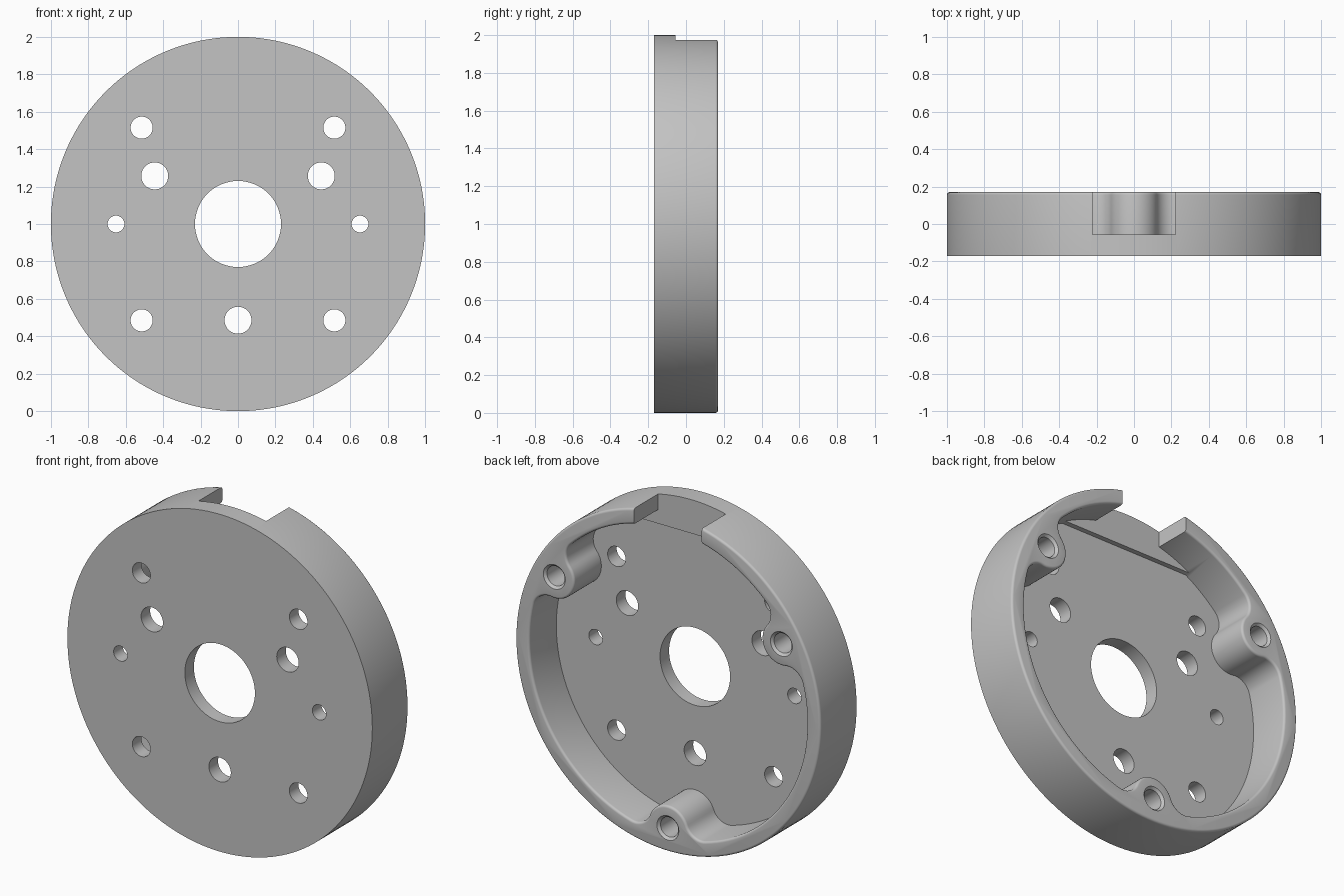
import bpy, bmesh
from math import sin, cos, pi, acos, atan2, radians

cube = bpy.data.objects.get("Cube")
if cube:
    bpy.data.objects.remove(cube, do_unlink=True)

FRONT, BACK, FLOOR, SHELF = -0.17, 0.17, -0.085, -0.055
EDGE = 0.014                              # rounding of the rim edges
WALL_R, BOSS_D, BOSS_R, FILLET = 0.91, 0.86, 0.13, 0.10
BOSS_ANGLES = [radians(a) for a in (30, 150, 270)]

grey = bpy.data.materials.new("plain grey")
grey.use_nodes = True
colour = (0.55, 0.55, 0.55, 1)
grey.diffuse_color = colour
grey.node_tree.nodes["Principled BSDF"].inputs["Base Color"].default_value = colour


def arc(cx, cz, r, a, b, n):
    """Points on an arc from angle a to b."""
    return [(cx + r * cos(a + (b - a) * i / n), cz + r * sin(a + (b - a) * i / n))
            for i in range(n + 1)]


def circle(r, n, cx=0, cz=0):
    return arc(cx, cz, r, 0, 2 * pi, n)[:-1]


def loft(name, rings):
    """Closed solid through (y, outline) rings with equal point counts."""
    bm = bmesh.new()
    loops = [[bm.verts.new((x, y, z + 1)) for x, z in pts] for y, pts in rings]
    for lo, hi in zip(loops, loops[1:]):
        for i in range(len(lo)):
            bm.faces.new((lo[i - 1], lo[i], hi[i], hi[i - 1]))
    bm.faces.new(loops[0])
    bm.faces.new(loops[-1])
    bmesh.ops.recalc_face_normals(bm, faces=bm.faces)
    mesh = bpy.data.meshes.new(name)
    bm.to_mesh(mesh)
    bm.free()
    mesh.materials.append(grey)
    obj = bpy.data.objects.new(name, mesh)
    bpy.context.collection.objects.link(obj)
    return obj


def cut(target, cutter):
    """Subtract the cutter for good and remove it."""
    cutter.hide_render = True
    mod = target.modifiers.new("cut", 'BOOLEAN')
    mod.operation, mod.solver, mod.object = 'DIFFERENCE', 'EXACT', cutter
    bpy.context.view_layer.objects.active = target
    bpy.ops.object.modifier_apply(modifier=mod.name)
    bpy.data.objects.remove(cutter, do_unlink=True)


def box(name, x, y0, y1, z0, z1):
    pts = [(-x, z0), (x, z0), (x, z1), (-x, z1)]
    return loft(name, [(y0, pts), (y1, pts)])


def cavity_outline(grow):
    """Round wall with three bosses blended in, offset outward by grow."""
    d = WALL_R - FILLET
    reach = BOSS_R + FILLET
    spread = acos((d * d + BOSS_D ** 2 - reach ** 2) / (2 * d * BOSS_D))
    pts = []
    for k, a in enumerate(BOSS_ANGLES):
        bx, bz = BOSS_D * cos(a), BOSS_D * sin(a)
        ends = []
        for s in (-1, 1):
            fx, fz = d * cos(a + s * spread), d * sin(a + s * spread)
            ends.append((fx, fz, atan2(fz - bz, fx - bx)))
        (fx, fz, t0), (gx, gz, t1) = ends
        # fillet into the boss, around its inner side, fillet back to the wall
        start = a - spread
        stop = t0 + pi
        while stop < start:
            stop += 2 * pi
        while stop > start + 2 * pi:
            stop -= 2 * pi
        pts += arc(fx, fz, FILLET + grow, start, stop, 12)
        while t1 > t0:
            t1 -= 2 * pi
        pts += arc(bx, bz, BOSS_R - grow, t0, t1, 20)[1:-1]
        begin, end = t1 + pi, a + spread
        while end < begin:
            end += 2 * pi
        while end > begin + 2 * pi:
            end -= 2 * pi
        pts += arc(gx, gz, FILLET + grow, begin, end, 12)
        pts += arc(0, 0, WALL_R + grow, a + spread,
                   a + 2 * pi / 3 - spread, 36)[1:-1]
    return pts


ROUND = [i * pi / 8 for i in range(5)]

# Body: disc with a rounded back edge
rings = [(FRONT, circle(1, 160))]
rings += [(BACK - EDGE + EDGE * sin(t), circle(1 - EDGE + EDGE * cos(t), 160))
          for t in ROUND]
body = loft("round_housing", rings)

# Cavity with a rounded rim and a raised shelf along its top
rings = [(FLOOR, cavity_outline(0))]
rings += [(BACK - EDGE + EDGE * sin(t), cavity_outline(EDGE * (1 - cos(t))))
          for t in ROUND]
rings.append((BACK + 0.05, cavity_outline(EDGE)))
cavity = loft("cavity_cutter", rings)
cut(cavity, box("shelf_cutter", 1, -0.3, SHELF, 0.80, 1.2))
cut(body, cavity)

# Notch through the top of the wall
cut(body, box("notch_cutter", 0.222, SHELF, 0.3, 0.805, 1.2))

# Through holes in the floor: x, z from the centre, radius
holes = [(0, 0, 0.23), (0, -0.514, 0.072)]
for s in (-1, 1):
    holes += [(s * 0.515, 0.515, 0.059), (s * 0.515, -0.515, 0.059),
              (s * 0.445, 0.257, 0.072), (s * 0.652, 0, 0.045)]
for x, z, r in holes:
    pts = circle(r, 64 if r > 0.2 else 40, x, z)
    # stop just above the floor so the bosses stay whole
    cut(body, loft("hole_cutter", [(-0.3, pts), (SHELF + 0.01, pts)]))

# Blind countersunk screw holes in the bosses
for a in BOSS_ANGLES:
    x, z = BOSS_D * cos(a), BOSS_D * sin(a)
    steps = [(FLOOR + 0.02, 0.058), (BACK - 0.014, 0.058),
             (BACK, 0.072), (BACK + 0.05, 0.072)]
    cut(body, loft("screw_cutter", [(y, circle(r, 40, x, z)) for y, r in steps]))

bpy.ops.object.select_all(action='DESELECT')
body.select_set(True)
bpy.context.view_layer.objects.active = body
bpy.ops.object.shade_smooth_by_angle(angle=radians(30))
